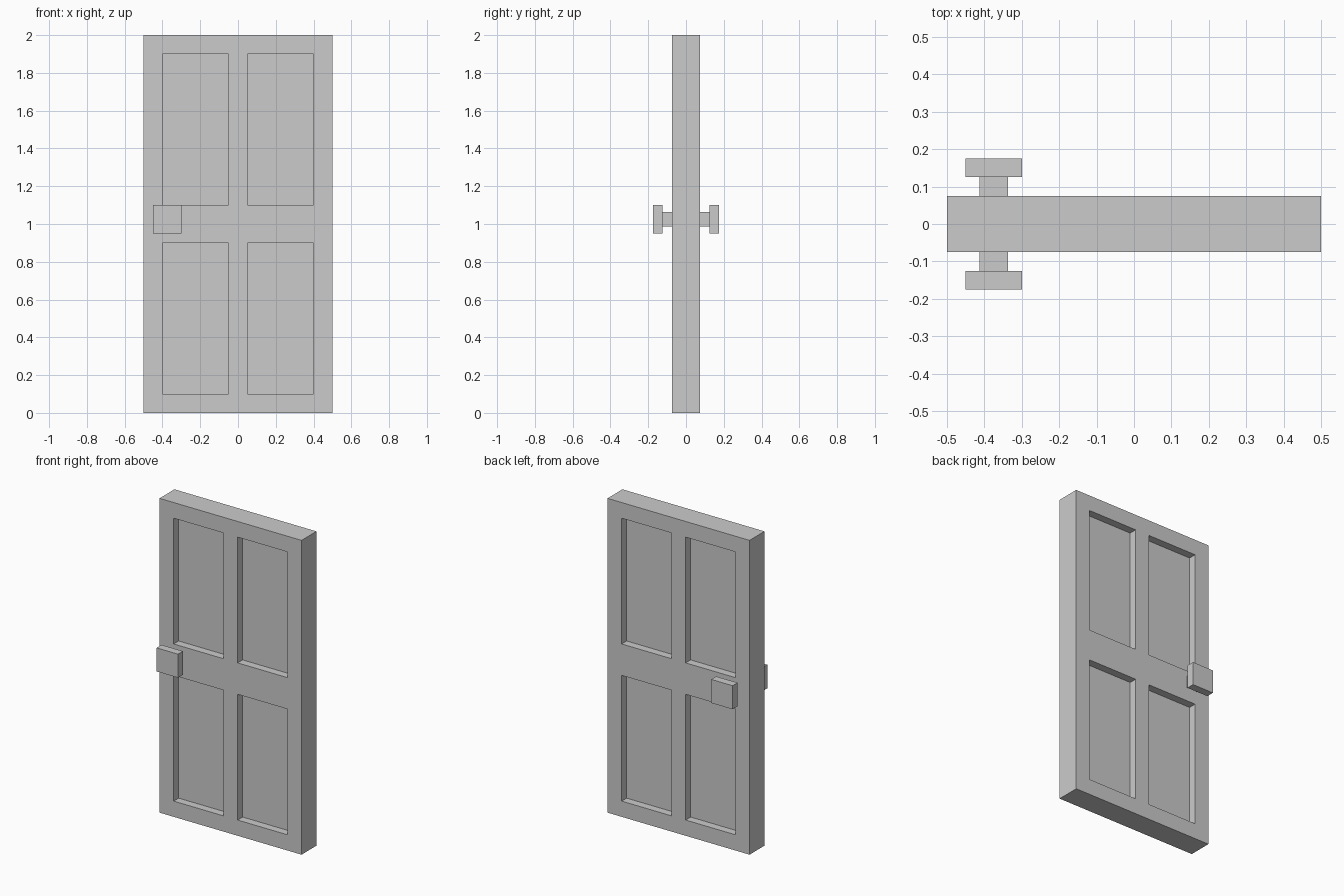
import bpy, bmesh
from mathutils import Vector

if "Cube" in bpy.data.objects:
    bpy.data.objects.remove(bpy.data.objects["Cube"])

DOOR_HALF = 0.075
RECESS = 0.05


def link(name, bm):
    bmesh.ops.recalc_face_normals(bm, faces=bm.faces)
    mesh = bpy.data.meshes.new(name)
    bm.to_mesh(mesh)
    bm.free()
    obj = bpy.data.objects.new(name, mesh)
    bpy.context.collection.objects.link(obj)
    return obj


def box(name, lo, hi):
    bm = bmesh.new()
    bmesh.ops.create_cube(bm, size=1)
    lo, hi = Vector(lo), Vector(hi)
    bmesh.ops.scale(bm, vec=hi - lo, verts=bm.verts)
    bmesh.ops.translate(bm, vec=(lo + hi) / 2, verts=bm.verts)
    return link(name, bm)


# Door slab: front grid of rails, stiles and panels, extruded to the back
xs = [-0.5, -0.4, -0.05, 0.05, 0.4, 0.5]
zs = [0, 0.1, 0.9, 1.1, 1.9, 2]
bm = bmesh.new()
grid = [[bm.verts.new((x, -DOOR_HALF, z)) for x in xs] for z in zs]
for j in range(5):
    for i in range(5):
        bm.faces.new((grid[j][i], grid[j][i + 1], grid[j + 1][i + 1], grid[j + 1][i]))
ext = bmesh.ops.extrude_face_region(bm, geom=bm.faces[:], use_keep_orig=True)
back = [g for g in ext["geom"] if isinstance(g, bmesh.types.BMVert)]
bmesh.ops.translate(bm, vec=(0, 2 * DOOR_HALF, 0), verts=back)
bmesh.ops.recalc_face_normals(bm, faces=bm.faces)

# Four recessed panels on each side
centres = [(x, z) for x in (-0.225, 0.225) for z in (0.5, 1.5)]
panels = []
for f in bm.faces:
    c = f.calc_center_median()
    if abs(f.normal.y) > 0.9 and any(abs(c.x - x) + abs(c.z - z) < 0.01 for x, z in centres):
        panels.append(f)
for f in bmesh.ops.extrude_discrete_faces(bm, faces=panels)["faces"]:
    side = 1 if f.calc_center_median().y > 0 else -1
    bmesh.ops.translate(bm, vec=(0, -side * RECESS, 0), verts=f.verts)
link("door", bm)

# Square knob and its neck on both sides
for side, label in ((-1, "front"), (1, "back")):
    def span(a, b):
        return sorted((side * a, side * b))
    y0, y1 = span(DOOR_HALF, 0.125)
    box(label + "_knob_neck", (-0.4125, y0, 0.9875), (-0.3375, y1, 1.0625))
    y0, y1 = span(0.125, 0.175)
    box(label + "_knob", (-0.45, y0, 0.95), (-0.3, y1, 1.1))
